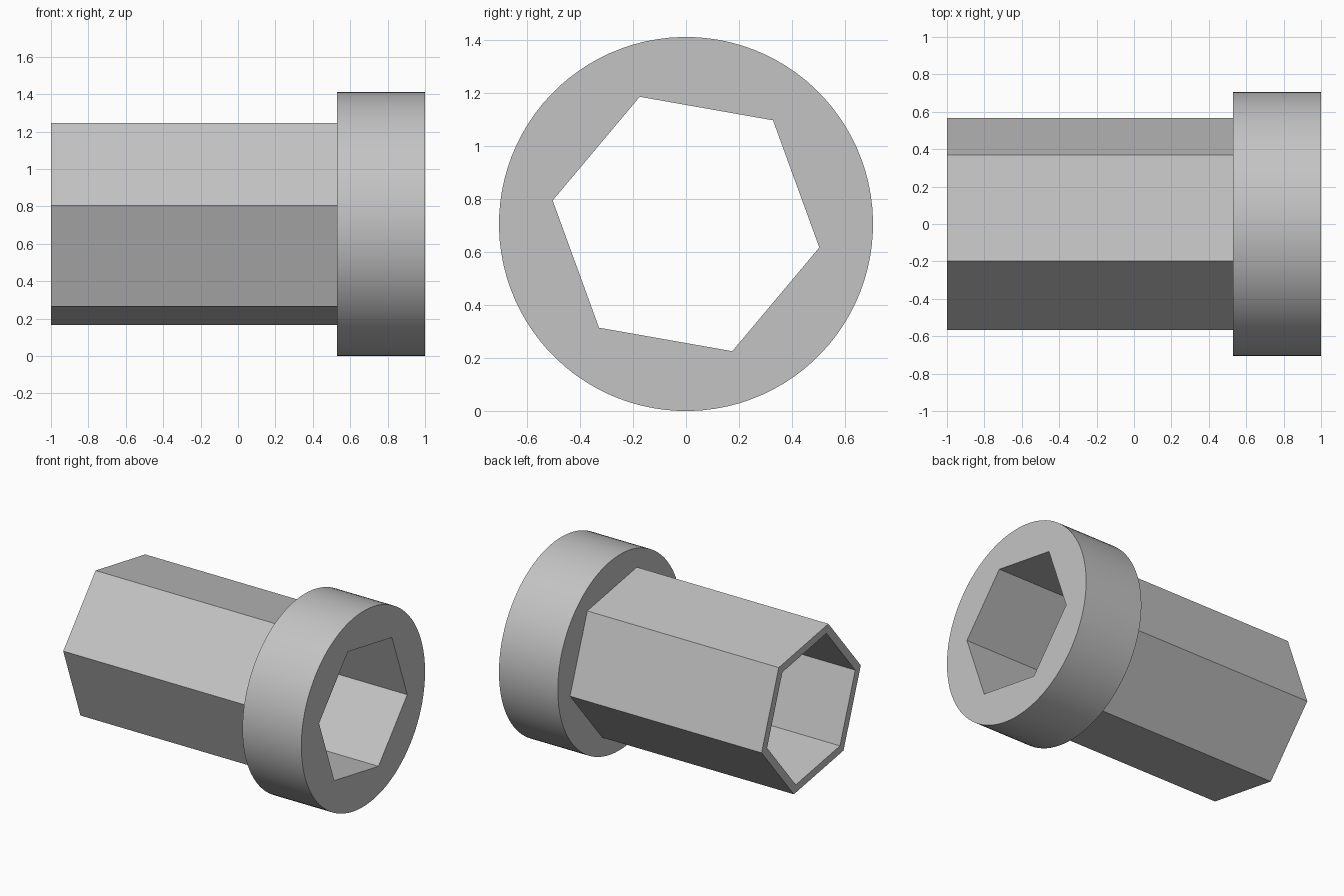
import bpy
import bmesh
from math import cos, sin, radians, tau

cube = bpy.data.objects.get("Cube")
if cube:
    bpy.data.objects.remove(cube, do_unlink=True)

COLLAR_RADIUS = 0.706
HEX_TURN = radians(-10)
SEGMENTS = 96

grey = bpy.data.materials.new("plain grey")
grey.use_nodes = True
colour = (0.55, 0.55, 0.55, 1)
grey.diffuse_color = colour
grey.node_tree.nodes["Principled BSDF"].inputs["Base Color"].default_value = colour

bm = bmesh.new()


def ring(x, radius, count):
    """Closed loop of vertices around the x axis."""
    verts = []
    for i in range(count):
        a = HEX_TURN + tau * i / count
        verts.append(bm.verts.new((x, radius * cos(a), COLLAR_RADIUS + radius * sin(a))))
    edges = [bm.edges.new((verts[i - 1], verts[i])) for i in range(count)]
    return verts, edges


def join(a, b):
    """Quads between equal loops, a filled flat face between unequal ones."""
    (va, ea), (vb, eb) = a, b
    if len(va) == len(vb):
        for i in range(len(va)):
            bm.faces.new((va[i - 1], va[i], vb[i], vb[i - 1]))
    else:
        bmesh.ops.triangle_fill(bm, use_beauty=True, edges=ea + eb, normal=(1, 0, 0))


# Hollow hexagonal sleeve with a round collar, as one closed skin
rings = [
    ring(-1, 0.511, 6),                       # bore mouth at the sleeve end
    ring(-1, 0.575, 6),                       # sleeve rim
    ring(0.53, 0.575, 6),                     # sleeve meets collar
    ring(0.53, COLLAR_RADIUS, SEGMENTS),      # collar back edge
    ring(1, COLLAR_RADIUS, SEGMENTS),         # collar front edge
    ring(1, 0.511, 6),                        # bore mouth at the collar
]
for i in range(len(rings)):
    join(rings[i - 1], rings[i])
bmesh.ops.recalc_face_normals(bm, faces=bm.faces)

mesh = bpy.data.meshes.new("collared_hex_sleeve")
bm.to_mesh(mesh)
bm.free()
mesh.materials.append(grey)
sleeve = bpy.data.objects.new("collared_hex_sleeve", mesh)
bpy.context.collection.objects.link(sleeve)

# Smooth the round collar only, keeping every corner sharp
bpy.ops.object.select_all(action="DESELECT")
sleeve.select_set(True)
bpy.context.view_layer.objects.active = sleeve
bpy.ops.object.shade_smooth_by_angle(angle=radians(30))
